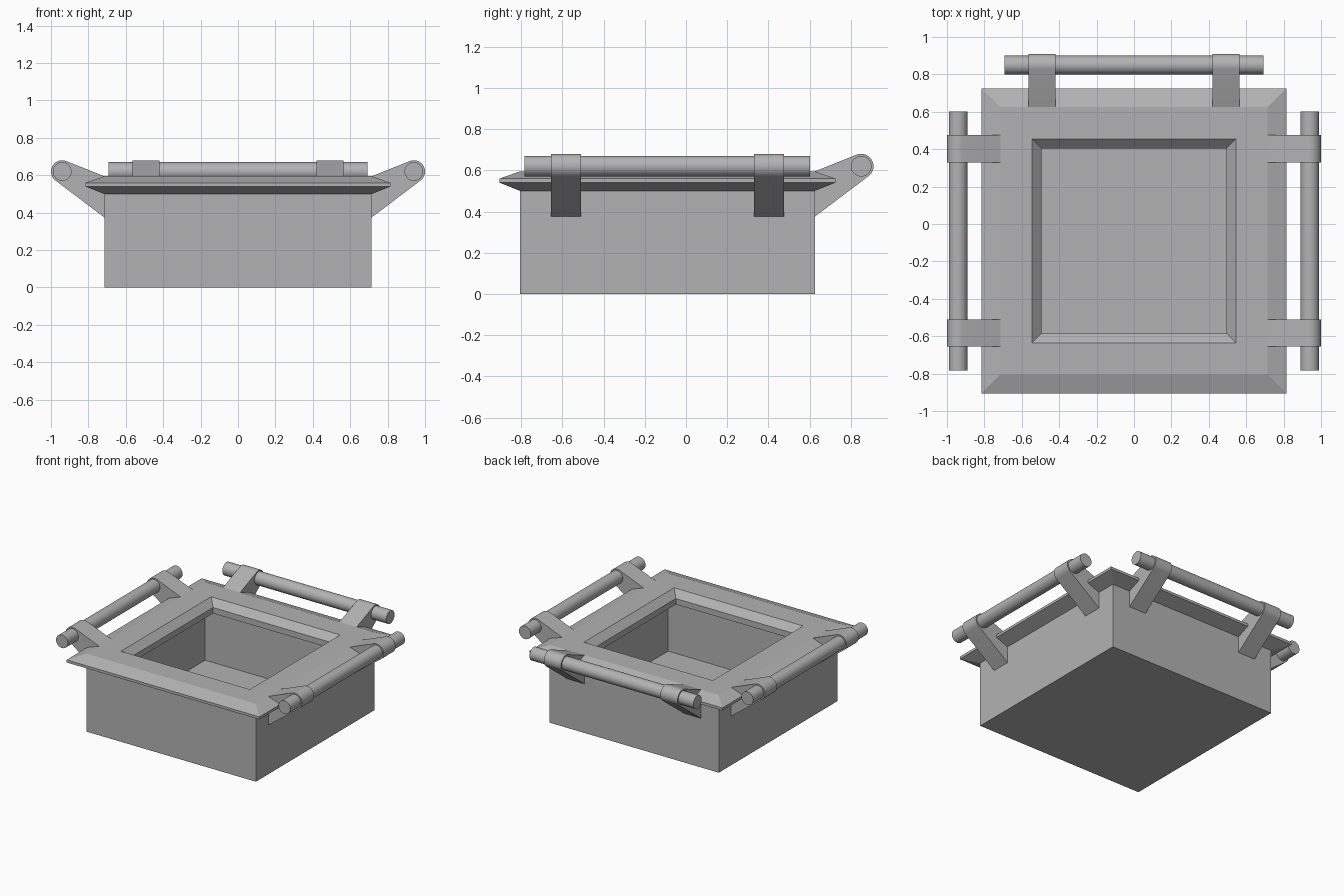
import bpy, bmesh, math
from mathutils import Matrix, Vector

cube = bpy.data.objects.get("Cube")
if cube:
    bpy.data.objects.remove(cube, do_unlink=True)

CENTRE_Y = -0.09
BODY = 0.715          # half width of the basin
ROD_X, ROD_Z = 0.94, 0.62

grey = bpy.data.materials.new("grey_metal")
grey.use_nodes = True
colour = (0.45, 0.45, 0.45, 1)
grey.diffuse_color = colour
grey.node_tree.nodes["Principled BSDF"].inputs["Base Color"].default_value = colour


def finish(name, bm, angle=0.0, fix_normals=True):
    """Turn a bmesh into an object, turned about the basin's centre."""
    if fix_normals:
        bmesh.ops.recalc_face_normals(bm, faces=bm.faces)
    mesh = bpy.data.meshes.new(name)
    bm.to_mesh(mesh)
    bm.free()
    mesh.materials.append(grey)
    obj = bpy.data.objects.new(name, mesh)
    mesh.transform(Matrix.Translation((0, CENTRE_Y, 0)) @ Matrix.Rotation(angle, 4, "Z"))
    bpy.context.collection.objects.link(obj)
    return obj


def smooth(obj):
    bpy.ops.object.select_all(action="DESELECT")
    obj.select_set(True)
    bpy.context.view_layer.objects.active = obj
    bpy.ops.object.shade_smooth_by_angle(angle=math.radians(30))


def square_sweep(bm, profile, closed):
    """Sweep (half width, height) points around a square."""
    loops = [[bm.verts.new((sx * h, sy * h, z))
              for sx, sy in ((-1, -1), (1, -1), (1, 1), (-1, 1))] for h, z in profile]
    pairs = list(zip(loops, loops[1:])) + ([(loops[-1], loops[0])] if closed else [])
    for a, b in pairs:
        for i in range(4):
            j = (i + 1) % 4
            bm.faces.new((a[i], a[j], b[j], b[i]))
    return loops


# Basin: thin open box
bm = bmesh.new()
rings = square_sweep(bm, [(BODY, 0), (BODY, 0.5)], False)
bm.faces.new(rings[0][::-1])
finish("basin", bm, fix_normals=False)

# Rim with sloped outer edge and bevelled opening
bm = bmesh.new()
square_sweep(bm, [(BODY, 0.5), (0.815, 0.54), (0.815, 0.56), (BODY, 0.595),
                  (0.545, 0.595), (0.495, 0.545), (0.495, 0.5)], True)
finish("rim", bm)


def bracket(name, along, angle):
    """Teardrop plate extruded along the rod."""
    bm = bmesh.new()
    outline = [(BODY, 0.595), (BODY, 0.375)]
    for i in range(17):
        a = math.radians(-53 + 165 * i / 16)
        outline.append((ROD_X + 0.06 * math.cos(a), ROD_Z + 0.06 * math.sin(a)))
    face = bm.faces.new([bm.verts.new((x, along - 0.0725, z)) for x, z in outline])
    ext = bmesh.ops.extrude_face_region(bm, geom=[face])
    verts = [g for g in ext["geom"] if isinstance(g, bmesh.types.BMVert)]
    bmesh.ops.translate(bm, verts=verts, vec=Vector((0, 0.145, 0)))
    smooth(finish(name, bm, angle))


def rail(side, angle):
    """Round rod on two brackets."""
    bm = bmesh.new()
    place = Matrix.Translation((ROD_X, 0, ROD_Z)) @ Matrix.Rotation(math.pi / 2, 4, "X")
    bmesh.ops.create_cone(bm, cap_ends=True, segments=32, radius1=0.05, radius2=0.05,
                          depth=1.385, matrix=place)
    smooth(finish(side + "_rod", bm, angle))
    for number, along in enumerate((-0.4925, 0.4925), 1):
        bracket(f"{side}_bracket_{number}", along, angle)


# Rails on the left, back and right sides
for side, angle in (("left", 0), ("back", math.pi / 2), ("right", math.pi)):
    rail(side, angle)
